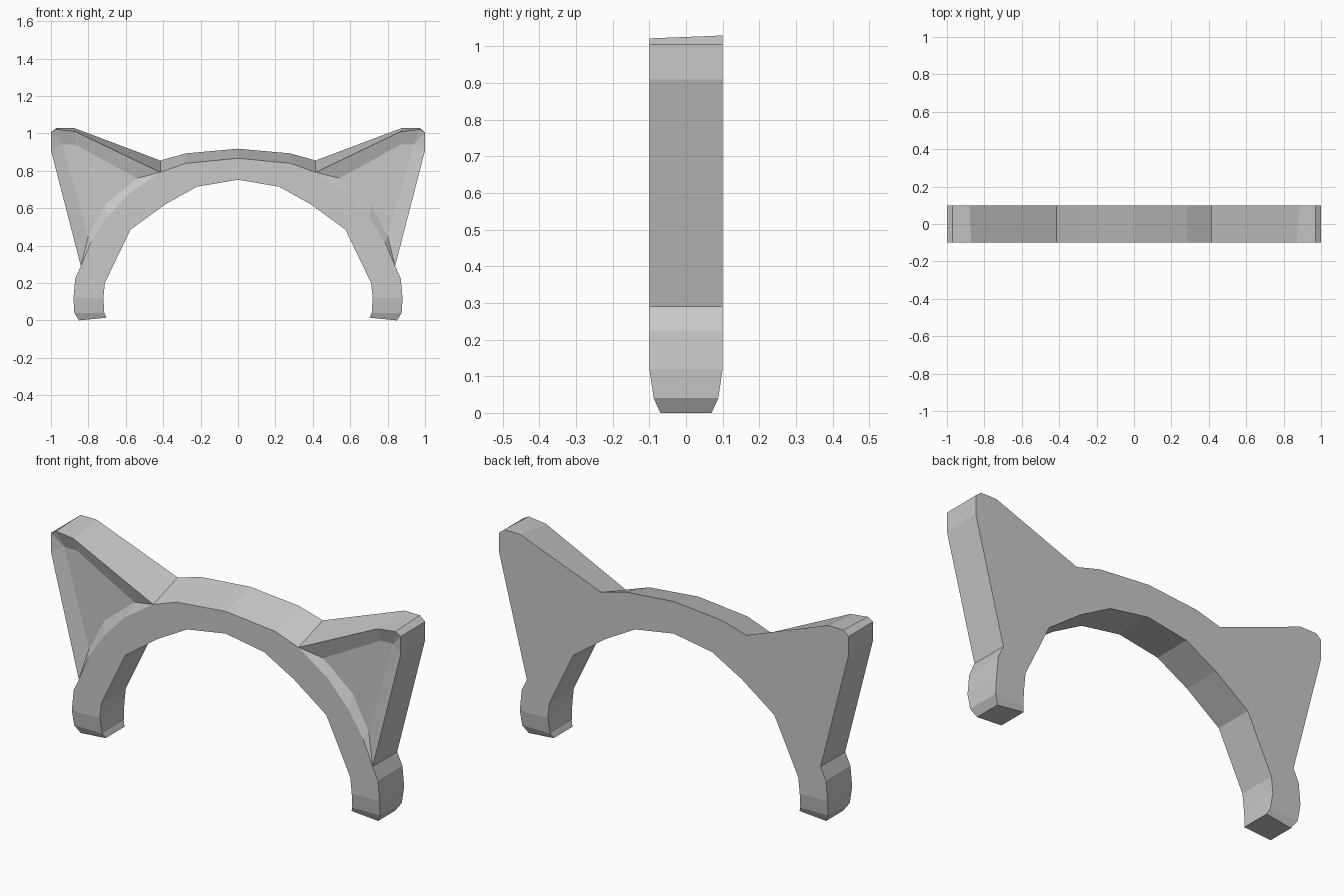
import bpy
import bmesh

cube = bpy.data.objects.get("Cube")
if cube:
    bpy.data.objects.remove(cube, do_unlink=True)

grey = bpy.data.materials.new("mid_grey")
grey.use_nodes = True
colour = (0.58, 0.58, 0.58, 1)
grey.diffuse_color = colour
grey.node_tree.nodes["Principled BSDF"].inputs["Base Color"].default_value = colour

DEPTH = 0.1      # half thickness
FLOOR = -0.075   # shallow recessed ear panel
TIP = 0.12       # ends taper below this height
TOE = 0.04       # and taper faster below this one


def at(points, side):
    """Place (x, z) points on the front (-1) or back (1), thinning the ends."""
    return [(x, side * (DEPTH - 0.15 * max(0, TIP - z) - 0.3 * max(0, TOE - z)), z)
            for x, z in points]


def bridge(a, b):
    return [[a[i], a[i + 1], b[i + 1], b[i]] for i in range(len(a) - 1)]


def make_part(name, faces):
    bm = bmesh.new()
    for face in faces:
        bm.faces.new([bm.verts.new(p) for p in face])
    bmesh.ops.remove_doubles(bm, verts=bm.verts, dist=0.0005)
    bmesh.ops.recalc_face_normals(bm, faces=bm.faces)
    # The rear panel must look backwards even though the shell is open
    rear = max(bm.faces, key=lambda f: f.calc_center_median().y)
    if rear.normal.y < 0:
        bmesh.ops.reverse_faces(bm, faces=bm.faces)
    mesh = bpy.data.meshes.new(name)
    bm.to_mesh(mesh)
    bm.free()
    mesh.materials.append(grey)
    obj = bpy.data.objects.new(name, mesh)
    bpy.context.collection.objects.link(obj)
    mirror = obj.modifiers.new("mirror", "MIRROR")
    mirror.use_clip = True


# Profiles of the left half, as (x, z)
crown_front = [(0, 0.867), (0.28, 0.84), (0.415, 0.792)]
crown_back = [(0, 0.918), (0.28, 0.893), (0.415, 0.855)]
arc = [(0.58, 0.68), (0.70, 0.55), (0.785, 0.42), (0.84, 0.29)]
outer_leg = [(0.84, 0.29), (0.87, 0.225), (0.88, TIP)]
inner_leg = [(0.72, TIP), (0.712, 0.20), (0.575, 0.485),
             (0.39, 0.62), (0.22, 0.715), (0, 0.752)]
tip = [(0.88, TIP), (0.875, TOE), (0.85, 0), (0.703, 0.015), (0.715, TOE), (0.72, TIP)]

# Curved band with sloping crown and thinned ends
band = []
for side, crown in ((-1, crown_front), (1, crown_back)):
    band += [at(crown + arc + outer_leg[1:] + inner_leg, side),
             at(tip[:2] + tip[4:], side), at(tip[1:5], side)]
band += bridge(at(crown_front, -1), at(crown_back, 1))
for run in (outer_leg, tip, inner_leg):
    band += bridge(at(run, -1), at(run, 1))
make_part("headband", band)

# Pointed ears with a sunken front panel
ear_front = [(0.415, 0.792), (0.87, 1.01), (0.97, 1.022), (1, 1.005), (1, 0.91), (0.84, 0.29)]
ear_back = [(0.415, 0.855), (0.88, 1.03), (0.97, 1.03), (1, 1.005), (1, 0.91), (0.84, 0.29)]
panel = [(0.54, 0.76), (0.87, 0.94), (0.94, 0.94), (0.80, 0.45), (0.71, 0.62)]
front = at(ear_front, -1)
low = at(arc, -1)
a, b, c, d, e = [(x, FLOOR, z) for x, z in panel]
ear = bridge(front, at(ear_back, 1))
ear += [at(ear_back + arc[-2::-1], 1), [a, b, c, d, e]]
ear += [[front[0], front[1], b, a],
        [front[1], front[2], c, b],
        [front[2], front[3], c],
        [front[3], front[4], c],
        [front[4], front[5], d, c],
        [front[5], low[2], d],
        [low[2], low[1], e, d],
        [low[1], low[0], a, e],
        [low[0], front[0], a]]
make_part("ears", ear)
